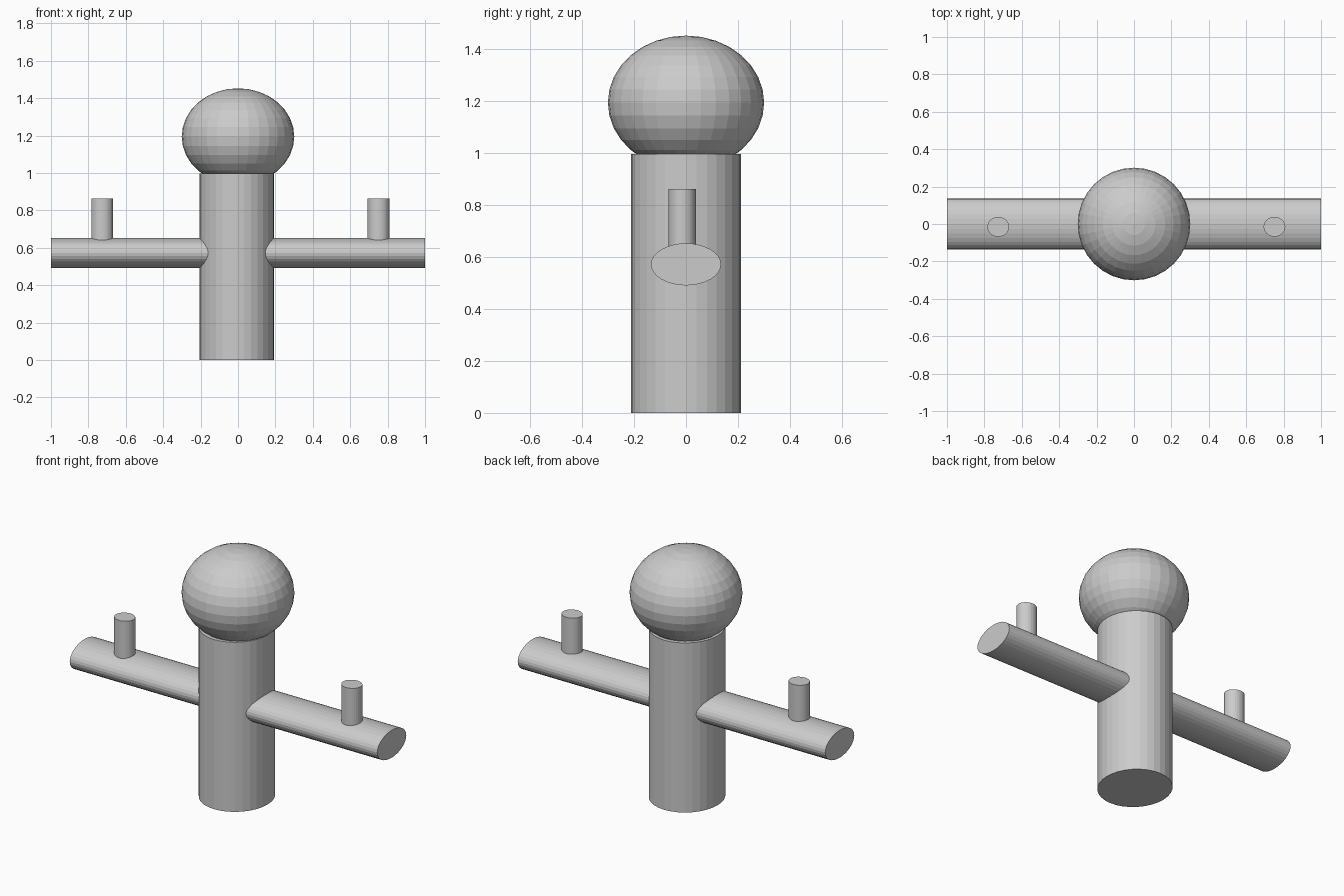
import bpy
from math import pi

if "Cube" in bpy.data.objects:
    bpy.data.objects.remove(bpy.data.objects["Cube"])


def cylinder(name, loc, size, rot=(0, 0, 0)):
    """Flat-shaded 32-sided cylinder; size = local x radius, y radius, length."""
    bpy.ops.mesh.primitive_cylinder_add(vertices=32, radius=1, depth=1,
                                        location=loc, rotation=rot)
    ob = bpy.context.object
    ob.name = name
    ob.scale = size
    return ob


# upright body, slightly oval
cylinder("body", (-0.007, 0, 0.4985), (0.2, 0.212, 0.997))

# flattened ball head resting in the body top
bpy.ops.mesh.primitive_uv_sphere_add(segments=32, ring_count=16, radius=1,
                                     location=(0, 0, 1.195))
head = bpy.context.object
head.name = "head"
head.scale = (0.301, 0.301, 0.258)

# oval crossbar through the body (local x becomes vertical)
cylinder("crossbar", (0, 0, 0.572), (0.081, 0.135, 2.0), (0, pi / 2, 0))

# short pegs standing on the crossbar
peg_top, peg_bottom = 0.863, 0.6
for name, x in (("left_peg", -0.726), ("right_peg", 0.751)):
    cylinder(name, (x, -0.015, (peg_top + peg_bottom) / 2),
             (0.058, 0.053, peg_top - peg_bottom))
